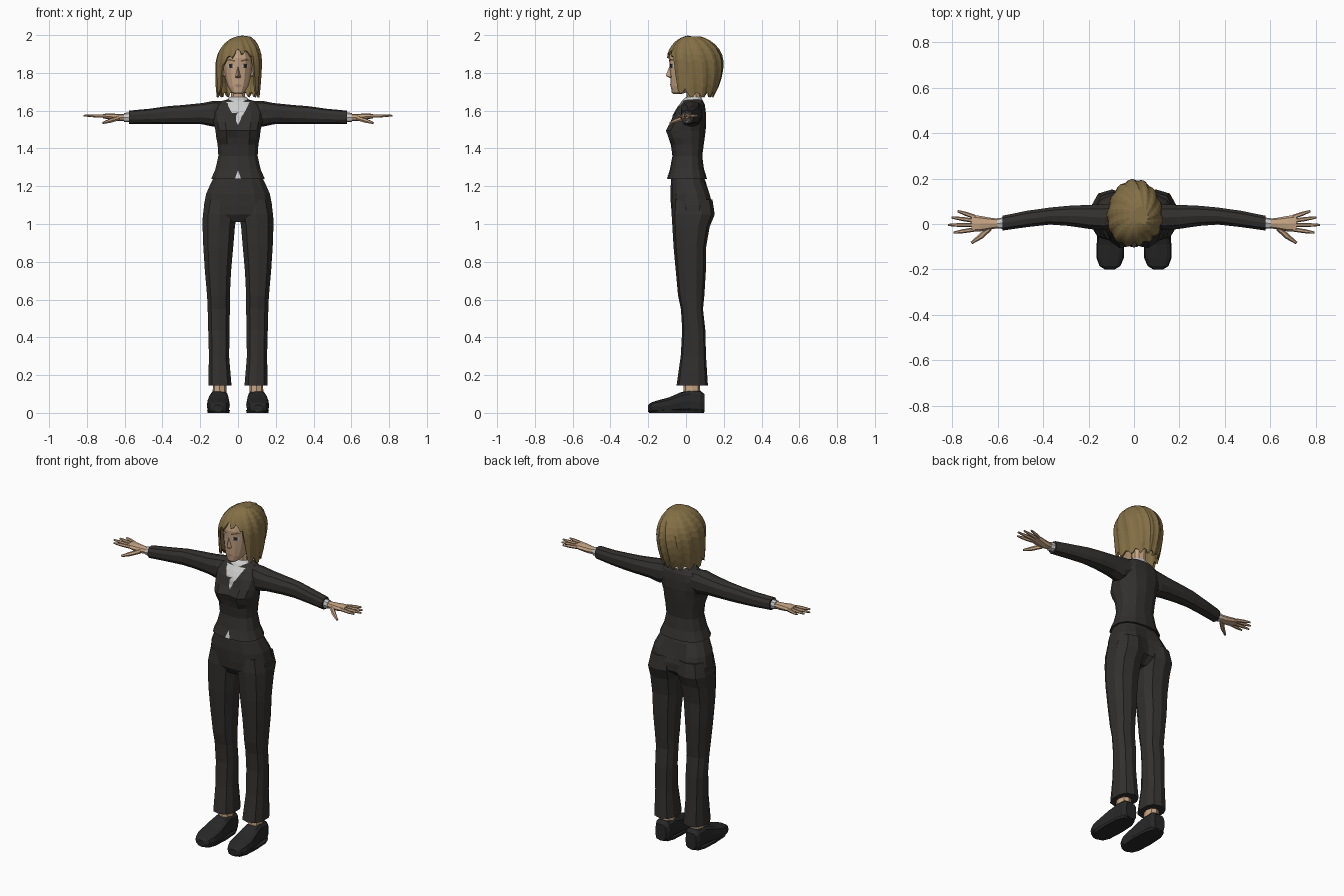
import bpy, bmesh, math
from mathutils import Vector
from mathutils.bvhtree import BVHTree

if "Cube" in bpy.data.objects:
    bpy.data.objects.remove(bpy.data.objects["Cube"])


def material(name, r, g, b):
    m = bpy.data.materials.new(name)
    m.diffuse_color = (r, g, b, 1)
    m.use_nodes = True
    m.node_tree.nodes["Principled BSDF"].inputs["Base Color"].default_value = m.diffuse_color
    return m


SUIT = material("suit", .032, .03, .028)
SHOE = material("shoe", .022, .021, .021)
SKIN = material("skin", .56, .37, .23)
HAIR = material("hair", .23, .16, .06)
SHIRT = material("shirt", .55, .55, .57)
DARK = material("eye_dark", .03, .02, .015)
BROW = material("brow", .13, .085, .035)
LIP = material("lip", .42, .23, .16)


def finish(name, bm, mat, mirror=False):
    bmesh.ops.recalc_face_normals(bm, faces=bm.faces)
    me = bpy.data.meshes.new(name)
    bm.to_mesh(me)
    bm.free()
    me.materials.append(mat)
    ob = bpy.data.objects.new(name, me)
    bpy.context.collection.objects.link(ob)
    if mirror:
        md = ob.modifiers.new("mirror", 'MIRROR')
        md.use_mirror_merge = False
    return ob


def skin_rings(bm, rings, caps=True):
    rows = [[bm.verts.new(p) for p in r] for r in rings]
    n = len(rows[0])
    for a, b in zip(rows, rows[1:]):
        for i in range(n):
            j = (i + 1) % n
            bm.faces.new((a[i], a[j], b[j], b[i]))
    if caps:
        bm.faces.new(rows[0])
        bm.faces.new(rows[-1])


def loft(name, axis, sections, mat, n=12, p=.85, mirror=False, tweak=None, caps=True):
    """sections: (position on axis, a0, a1, b0, b1); a/b are the two other axes in order."""
    rings = []
    for t, a0, a1, b0, b1 in sections:
        ring = []
        for i in range(n):
            w = 2 * math.pi * i / n - math.pi / 2
            c, s = math.cos(w), math.sin(w)
            a = (a0 + a1) / 2 + (a1 - a0) / 2 * math.copysign(abs(c) ** p, c)
            b = (b0 + b1) / 2 + (b1 - b0) / 2 * math.copysign(abs(s) ** p, s)
            v = {'x': (t, a, b), 'y': (a, t, b), 'z': (a, b, t)}[axis]
            v = Vector(v)
            if tweak:
                tweak(v)
            ring.append(v)
        rings.append(ring)
    bm = bmesh.new()
    skin_rings(bm, rings, caps)
    return finish(name, bm, mat, mirror)


def sym(rows):
    return [(z, -r, r, f, b) for z, r, f, b in rows]


def decal(name, target, pts, mat, mirror=False, lift=.003):
    """Flat patch given in x,z and laid onto the front of a target mesh."""
    tree = BVHTree.FromPolygons([v.co for v in target.data.vertices],
                                [tuple(q.vertices) for q in target.data.polygons])
    bm = bmesh.new()
    bm.faces.new([bm.verts.new((x, -.5, z)) for x, z in pts])
    bmesh.ops.triangulate(bm, faces=bm.faces)
    bmesh.ops.subdivide_edges(bm, edges=bm.edges, cuts=4, use_grid_fill=True)
    for v in bm.verts:
        hit = tree.ray_cast(v.co, Vector((0, 1, 0)))[0]
        v.co.y = (hit.y if hit else 0) - lift
    return finish(name, bm, mat, mirror)


# jacket body with bust shaping and flared hem
def bust(v):
    if abs(v.x) < .02 and v.y < 0 and 1.44 < v.z < 1.54:
        v.y += .022


jacket = loft("jacket", 'z', sym([
    (1.238, .145, -.1, .112), (1.29, .122, -.085, .095), (1.36, .106, -.072, .086),
    (1.42, .11, -.08, .094), (1.455, .117, -.1, .099), (1.495, .122, -.115, .104),
    (1.54, .132, -.09, .107), (1.59, .138, -.062, .105), (1.63, .12, -.036, .1),
    (1.652, .085, -.018, .09), (1.66, .055, -.005, .08)]), SUIT, 14, .8, tweak=bust)
decal("shirt_front", jacket, [(-.062, 1.645), (.062, 1.645), (0, 1.525)], SHIRT)
decal("shirt_hem", jacket, [(-.016, 1.24), (.016, 1.24), (0, 1.285)], SHIRT)
loft("shirt_collar", 'z', sym([(1.63, .067, -.034, .094), (1.655, .06, -.02, .088),
                               (1.672, .045, 0, .08)]), SHIRT, 12)

# sleeves and shirt cuffs
loft("sleeve", 'x', [
    (.07, -.01, .09, 1.54, 1.65), (.13, -.03, .088, 1.515, 1.652), (.19, -.025, .087, 1.528, 1.64),
    (.29, -.01, .082, 1.53, 1.63), (.37, -.004, .074, 1.53, 1.624), (.47, -.015, .06, 1.53, 1.61),
    (.578, -.03, .038, 1.53, 1.6)], SUIT, 10, mirror=True)
loft("shirt_cuff", 'x', [(.56, -.022, .03, 1.538, 1.592), (.603, -.02, .026, 1.54, 1.588)],
     SHIRT, 8, mirror=True)

# hands: palm plus tapered fingers
loft("palm", 'x', [(.59, -.017, .022, 1.547, 1.582), (.635, -.024, .028, 1.545, 1.583),
                   (.68, -.034, .036, 1.553, 1.585), (.715, -.032, .04, 1.56, 1.583)],
     SKIN, 8, mirror=True)


def finger(name, pts, r):
    bm = bmesh.new()
    pts = [Vector(q) for q in pts]
    d = (pts[-1] - pts[0]).normalized()
    side = d.cross(Vector((0, 0, 1))).normalized()
    up = side.cross(d)
    rings = []
    for q, k in zip(pts, (1, .95, .5)):
        rings.append([q + r * k * (side * math.cos(i * math.pi / 3) + up * math.sin(i * math.pi / 3))
                      for i in range(6)])
    skin_rings(bm, rings)
    finish(name, bm, SKIN, True)


for name, y0, x1, y1 in (("index_finger", -.024, .795, -.038), ("middle_finger", -.005, .818, -.004),
                         ("ring_finger", .014, .803, .029), ("little_finger", .031, .777, .057)):
    a, b = Vector((.70, y0, 1.571)), Vector((x1, y1, 1.574))
    finger(name, [a, a.lerp(b, .55), b], .0095)
finger("thumb", [(.635, -.018, 1.56), (.675, -.055, 1.547), (.715, -.083, 1.535)], .0125)


# trousers: hips and legs
def cleft(v):
    if abs(v.x) < .02 and v.y > 0 and v.z < 1.16:
        v.y -= .025


loft("trouser_hips", 'z', sym([
    (1.27, .118, -.075, .088), (1.22, .145, -.08, .105), (1.16, .172, -.083, .133),
    (1.1, .184, -.08, .15), (1.05, .187, -.075, .148), (1.01, .12, -.05, .1)]),
    SUIT, 14, .8, tweak=cleft)
loft("trouser_leg", 'z', [
    (1.13, .01, .172, -.07, .14), (1.05, .004, .19, -.076, .152), (.985, .013, .191, -.072, .125),
    (.88, .022, .187, -.066, .107), (.75, .034, .178, -.054, .105), (.62, .041, .166, -.042, .097),
    (.55, .041, .163, -.027, .09), (.44, .042, .16, -.02, .102), (.3, .045, .156, -.028, .106),
    (.145, .032, .16, -.05, .116)], SUIT, 10, .8, mirror=True)

# ankles and shoes
loft("ankle", 'z', [(.22, .065, .13, -.01, .075), (.09, .06, .135, -.015, .075)], SKIN, 8, mirror=True)
loft("shoe", 'y', [
    (.097, .065, .135, .004, .1), (.075, .052, .147, .002, .118), (.02, .053, .148, .002, .122),
    (-.03, .048, .156, .002, .108), (-.09, .043, .165, .002, .082), (-.15, .045, .165, .002, .066),
    (-.185, .06, .152, .002, .055), (-.2, .085, .128, .004, .042)], SHOE, 12, .6, mirror=True)
loft("shoe_sole", 'z', [
    (0, .045, .16, -.195, .095), (.014, .043, .163, -.198, .097)], SHOE, 12, .65, mirror=True)

# neck and head
loft("neck", 'z', sym([(1.62, .05, -.005, .085), (1.68, .039, .004, .077), (1.76, .04, .0, .08)]), SKIN, 10)
head = loft("head", 'z', sym([
    (1.687, .02, -.068, -.03), (1.698, .036, -.076, .01), (1.73, .056, -.08, .06),
    (1.77, .068, -.083, .1), (1.82, .076, -.086, .13), (1.88, .08, -.09, .145),
    (1.93, .072, -.08, .135), (1.965, .045, -.045, .1)]), SKIN, 14, .85)

# facial features
bm = bmesh.new()
nose = [bm.verts.new(q) for q in ((0, -.085, 1.842), (-.015, -.08, 1.777), (.015, -.08, 1.777),
                                  (0, -.107, 1.785), (0, -.08, 1.77))]
for f in ((0, 1, 3), (0, 3, 2), (1, 4, 3), (4, 2, 3), (0, 2, 4, 1)):
    bm.faces.new([nose[i] for i in f])
finish("nose", bm, SKIN)
decal("eye_white", head, [(.02, 1.836), (.034, 1.848), (.055, 1.842), (.05, 1.828), (.032, 1.826)],
      SHIRT, True, .002)
decal("iris", head, [(.03, 1.827), (.03, 1.849), (.048, 1.847), (.046, 1.827)], DARK, True, .004)
decal("eyebrow", head, [(.016, 1.858), (.016, 1.866), (.045, 1.874), (.064, 1.864), (.045, 1.866)],
      BROW, True)
decal("lips", head, [(-.024, 1.733), (-.008, 1.74), (.008, 1.74), (.024, 1.733), (0, 1.723)], LIP)
loft("ear", 'x', [(.066, .02, .05, 1.775, 1.835), (.085, .025, .055, 1.785, 1.84)], SKIN, 8, mirror=True)


# bobbed hair: ridged locks fanning from an off-centre parting, open at the face
def hair_end(a):
    d = abs(math.degrees(a))
    if d < 46:                                   # swept fringe
        return 1.925 - .0016 * max(0, math.degrees(-a)) - .0005 * max(0, math.degrees(a))
    if d < 54:
        return 1.79
    return 1.69 if d > 75 else 1.71


N, ROWS = 56, 10
rings = []
for k in range(ROWS + 1):
    t = k / ROWS
    ring = []
    for i in range(N):
        a = 2 * math.pi * (i + .5) / N - math.pi
        ridge = (0, 1, .7, -.3)[i % 4]           # stepped lock profile
        zb = hair_end(a) - .02 * ridge
        z = 1.998 - (1.998 - zb) * (.015 + .985 * t ** 1.7)
        back = max(0, -math.cos(a))
        if z > 1.85:
            r = math.sqrt(max(0, 1 - ((z - 1.85) / .149) ** 2))
        else:
            r = 1 - (.08 + .24 * back) * ((1.85 - z) / .18) ** 2
        r *= .965 + .035 * ridge
        w = a - .5 * (1 - t) ** 2                 # slight swirl at the crown
        pole = (1 - t) ** 2
        x = .03 * pole + r * .124 * math.sin(w)
        y = .03 - r * (.138 if math.cos(w) > 0 else .17) * math.cos(w)
        ring.append((x, y, z))
    rings.append(ring)
bm = bmesh.new()
skin_rings(bm, rings, caps=False)
bm.verts.ensure_lookup_table()
bm.faces.new(bm.verts[:N])
hair = finish("hair", bm, HAIR)
sol = hair.modifiers.new("thickness", 'SOLIDIFY')
sol.thickness = .012
sol.offset = -1
